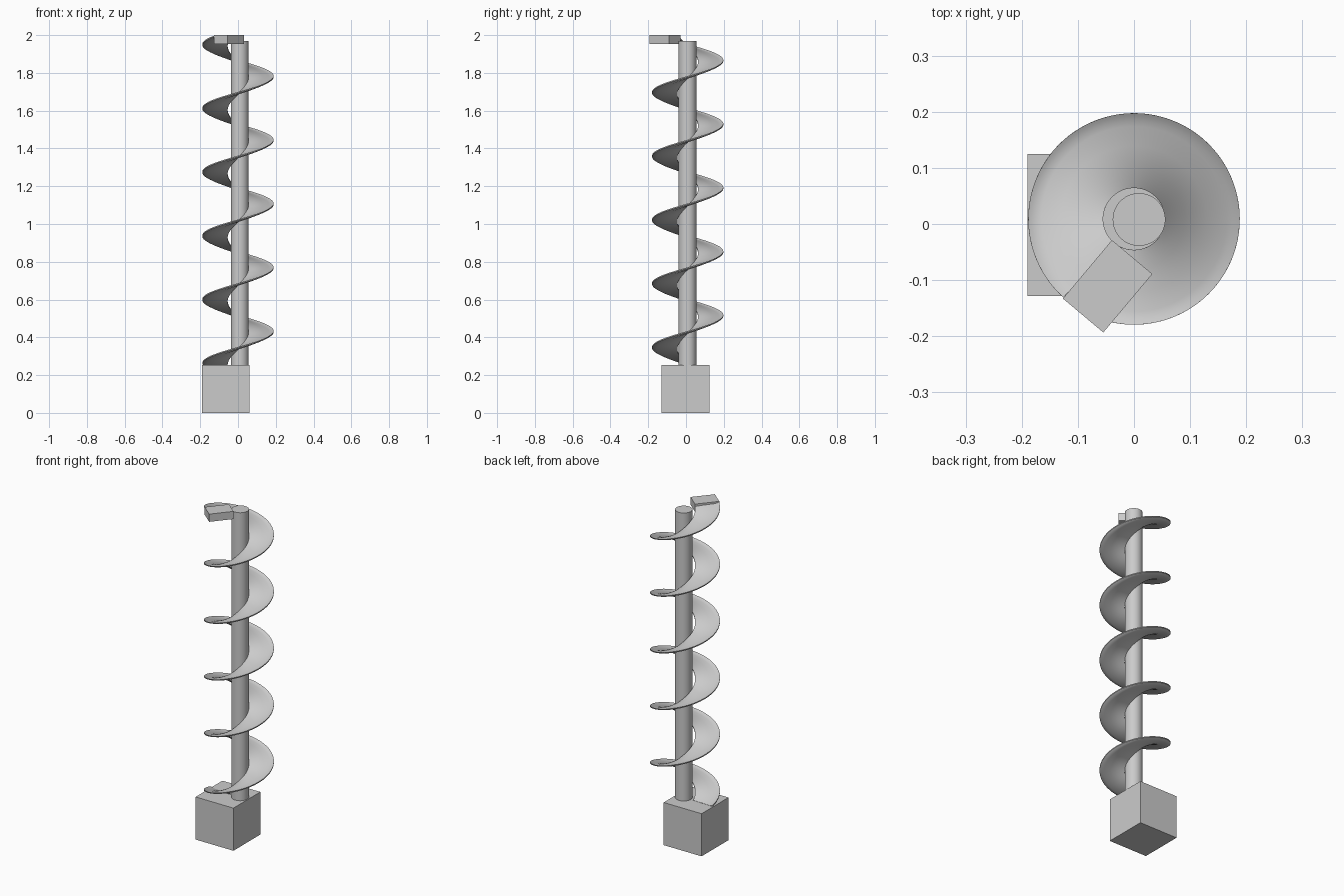
import bpy, bmesh, math
from mathutils import Matrix

if "Cube" in bpy.data.objects:
    bpy.data.objects.remove(bpy.data.objects["Cube"])

grey = bpy.data.materials.new("light_grey")
grey.diffuse_color = (0.6, 0.6, 0.6, 1)
grey.use_nodes = True
grey.node_tree.nodes["Principled BSDF"].inputs["Base Color"].default_value = grey.diffuse_color


def finish(name, bm, smooth=False):
    bmesh.ops.recalc_face_normals(bm, faces=bm.faces)
    mesh = bpy.data.meshes.new(name)
    bm.to_mesh(mesh)
    bm.free()
    mesh.materials.append(grey)
    obj = bpy.data.objects.new(name, mesh)
    bpy.context.collection.objects.link(obj)
    if smooth:
        bpy.ops.object.select_all(action='DESELECT')
        obj.select_set(True)
        bpy.context.view_layer.objects.active = obj
        bpy.ops.object.shade_smooth_by_angle(angle=math.radians(35))
    return obj


def box(name, centre, size, turn=0.0):
    bm = bmesh.new()
    m = (Matrix.Translation(centre) @ Matrix.Rotation(math.radians(turn), 4, 'Z')
         @ Matrix.Diagonal((*size, 1)))
    bmesh.ops.create_cube(bm, size=1, matrix=m)
    return finish(name, bm)


# Base block and the small landing slab at the top of the spiral
box("base_block", (-0.065, -0.002, 0.127), (0.25, 0.253, 0.254))
box("top_landing", (-0.047, -0.111, 1.977), (0.136, 0.094, 0.046), 50)

# Central column, slightly off the spiral's axis
bm = bmesh.new()
bmesh.ops.create_cone(bm, cap_ends=True, segments=48, radius1=0.047, radius2=0.047,
                      depth=1.72, matrix=Matrix.Translation((0.009, 0.008, 1.11)))
finish("column", bm, True)

# Spiral ramp: thin section with a slightly raised outer lip, swept up a helix
CENTRE_Y, PITCH, Z_180 = 0.009, 0.3375, 0.258
START, END, STEPS = 178, 180 + 5 * 360 + 48, 400
upper = [(0.055, 0.002), (0.09, 0.002), (0.13, 0.002), (0.165, 0.002),
         (0.175, 0.004), (0.183, 0.007), (0.1885, 0.010)]
section = upper + [(r, z - 0.006) for r, z in reversed(upper)]
bm = bmesh.new()
rings = []
for i in range(STEPS + 1):
    deg = START + (END - START) * i / STEPS
    a = math.radians(deg)
    z0 = Z_180 + PITCH * (deg - 180) / 360 - 0.003
    rings.append([bm.verts.new((r * math.cos(a), CENTRE_Y + r * math.sin(a), z0 + z))
                  for r, z in section])
n = len(section)
for p, q in zip(rings, rings[1:]):
    for k in range(n):
        bm.faces.new((p[k], p[(k + 1) % n], q[(k + 1) % n], q[k]))
for ring in (rings[0], rings[-1]):
    bm.faces.new(ring)
finish("spiral_ramp", bm, True)
